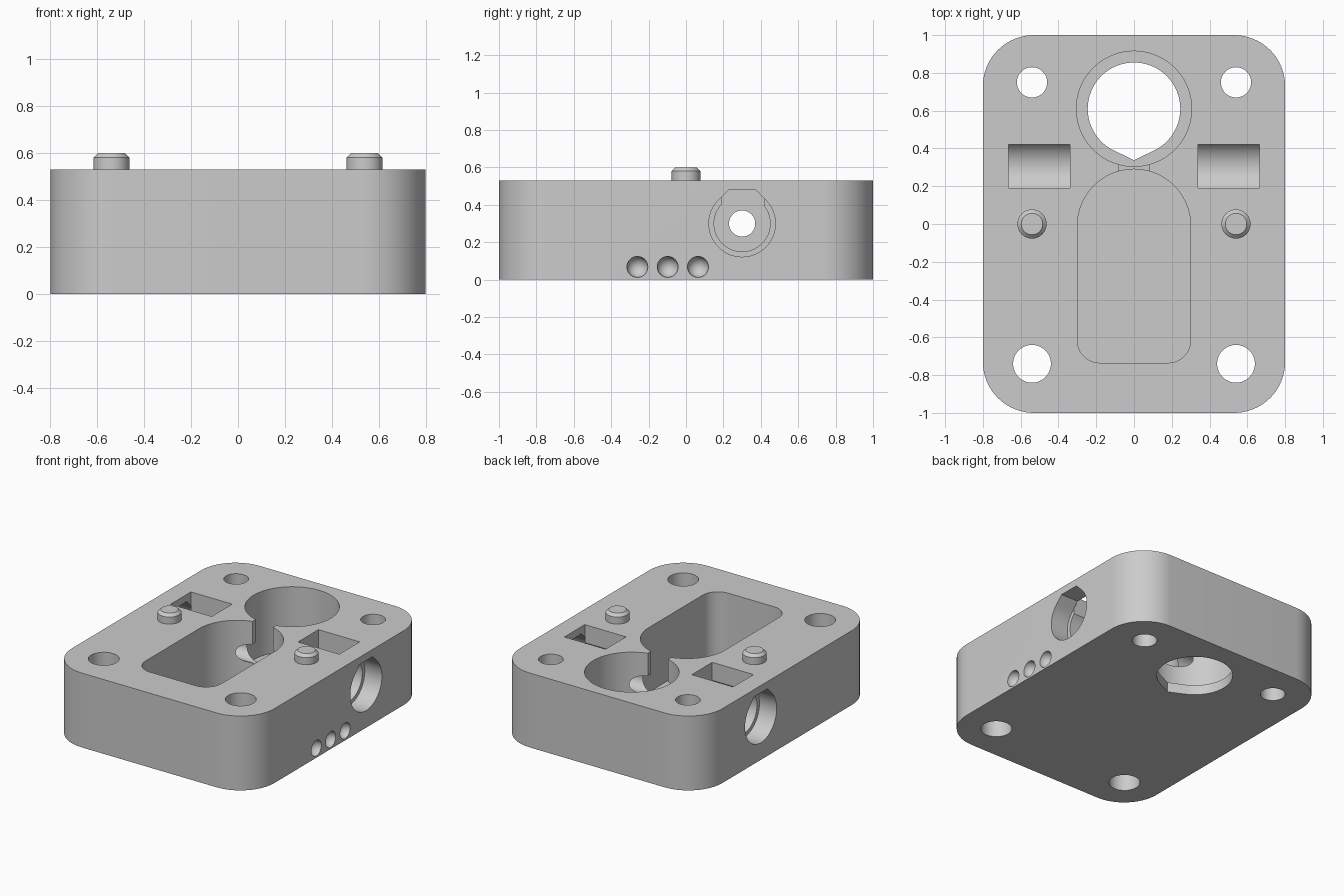
import bpy
import bmesh
from math import pi, sin, cos, acos

cube = bpy.data.objects.get("Cube")
if cube:
    bpy.data.objects.remove(cube)

grey = bpy.data.materials.new("light_grey")
grey.use_nodes = True
GREY = (0.6, 0.6, 0.6, 1)
grey.diffuse_color = GREY
grey.node_tree.nodes["Principled BSDF"].inputs["Base Color"].default_value = GREY

HEIGHT = 0.53
FLOOR = 0.07
OVER = 0.1  # how far cutters poke past the surface


def arc(cx, cy, r, start, end, steps):
    return [(cx + r * cos(start + (end - start) * i / steps),
             cy + r * sin(start + (end - start) * i / steps)) for i in range(steps + 1)]


def circle(cx, cy, r, steps=64):
    return arc(cx, cy, r, 0, 2 * pi, steps)[:-1]


def rectangle(x0, x1, y0, y1):
    return [(x0, y0), (x1, y0), (x1, y1), (x0, y1)]


def flat_top_bore(cy, cz, r):
    """Circle whose crown is replaced by 45 degree slopes and a flat."""
    half = r * (2 ** 0.5 - 1)
    return arc(cy, cz, r, 0.75 * pi, 2.25 * pi, 48) + [(cy + half, cz + r), (cy - half, cz + r)]


def finish(name, bm):
    bmesh.ops.recalc_face_normals(bm, faces=bm.faces)
    mesh = bpy.data.meshes.new(name)
    bm.to_mesh(mesh)
    bm.free()
    obj = bpy.data.objects.new(name, mesh)
    bpy.context.collection.objects.link(obj)
    mesh.materials.append(grey)
    return obj


def prism(name, outline, low, high, along="z"):
    bm = bmesh.new()
    place = (lambda a, b: (a, b, low)) if along == "z" else (lambda a, b: (low, a, b))
    face = bm.faces.new([bm.verts.new(place(a, b)) for a, b in outline])
    grown = bmesh.ops.extrude_face_region(bm, geom=[face])["geom"]
    shift = (0, 0, high - low) if along == "z" else (high - low, 0, 0)
    bmesh.ops.translate(bm, vec=shift, verts=[v for v in grown if isinstance(v, bmesh.types.BMVert)])
    return finish(name, bm)


def smooth(obj):
    bpy.ops.object.select_all(action="DESELECT")
    obj.select_set(True)
    bpy.context.view_layer.objects.active = obj
    bpy.ops.object.shade_smooth_by_angle(angle=pi / 6)


# Rounded block
R = 0.27
outline = []
for i, (sx, sy) in enumerate([(1, 1), (-1, 1), (-1, -1), (1, -1)]):
    outline += arc(sx * (0.8 - R), sy * (1 - R), R, i * pi / 2, (i + 1) * pi / 2, 16)
block = prism("block", outline, 0, HEIGHT)

cutters = []


def cut(name, outline, low, high, along="z"):
    cutters.append(prism(name, outline, low, high, along))


TOP = HEIGHT + OVER

# Round-ended pocket
pocket = arc(0, -0.01, 0.3, 0, pi, 48)
pocket += arc(-0.18, -0.615, 0.12, pi, 1.5 * pi, 12) + arc(0.18, -0.615, 0.12, 1.5 * pi, 2 * pi, 12)
cut("pocket_cutter", pocket, FLOOR, TOP)

# Large bore with a pointed through hole in its floor
cut("large_bore_cutter", circle(0, 0.61, 0.305, 96), FLOOR, TOP)
tip = 0.272
spread = acos(0.245 / tip)
pointed = arc(0, 0.61, 0.245, -pi / 2 + spread, 1.5 * pi - spread, 72) + [(0, 0.61 - tip)]
cut("pointed_hole_cutter", pointed, -OVER, FLOOR + 0.05)

# Neck slot and cross hole joining the cavities
cut("neck_cutter", rectangle(-0.08, 0.08, 0.2, 0.42), 0.23, TOP)
cut("cross_hole_cutter", circle(0.3, 0.3, 0.07, 48), -0.5, 0.5, "x")

# Mirrored bolt holes, windows and stepped side bores
for side, s in (("left", 1), ("right", -1)):
    cut(side + "_back_hole_cutter", circle(s * 0.54, 0.75, 0.08), -OVER, TOP)
    cut(side + "_front_hole_cutter", circle(s * 0.54, -0.74, 0.1), -OVER, TOP)
    cut(side + "_inner_bore_cutter", flat_top_bore(0.3, 0.3, 0.15), s * 0.34, s * 0.75, "x")
    cut(side + "_outer_bore_cutter", flat_top_bore(0.3, 0.3, 0.178), s * 0.665, s * (0.8 + OVER), "x")
    x0, x1 = sorted((s * 0.34, s * 0.665))
    cut(side + "_window_cutter", rectangle(x0, x1, 0.19, 0.42), 0.3, TOP)

# Row of three round dimples on one side
for y in (-0.26, -0.098, 0.064):
    bm = bmesh.new()
    bmesh.ops.create_uvsphere(bm, u_segments=32, v_segments=16, radius=0.056)
    bmesh.ops.translate(bm, vec=(0.8, y, 0.068), verts=bm.verts)
    cutters.append(finish("dimple_cutter", bm))

# Carve the block
bpy.context.view_layer.objects.active = block
for cutter in cutters:
    cutter.hide_render = True
    mod = block.modifiers.new(cutter.name, "BOOLEAN")
    mod.operation = "DIFFERENCE"
    mod.solver = "EXACT"
    mod.object = cutter
    bpy.ops.object.modifier_apply(modifier=mod.name)
for cutter in cutters:
    bpy.data.objects.remove(cutter)
smooth(block)

# Chamfered locating pegs
for side, x in (("left", 0.54), ("right", -0.54)):
    peg = prism(side + "_peg", circle(x, 0, 0.077, 48), HEIGHT - 0.01, 0.6)
    bm = bmesh.new()
    bm.from_mesh(peg.data)
    rim = [e for e in bm.edges if all(v.co.z > 0.59 for v in e.verts)]
    bmesh.ops.bevel(bm, geom=rim, offset=0.02, segments=1, affect="EDGES")
    bm.to_mesh(peg.data)
    bm.free()
    smooth(peg)
